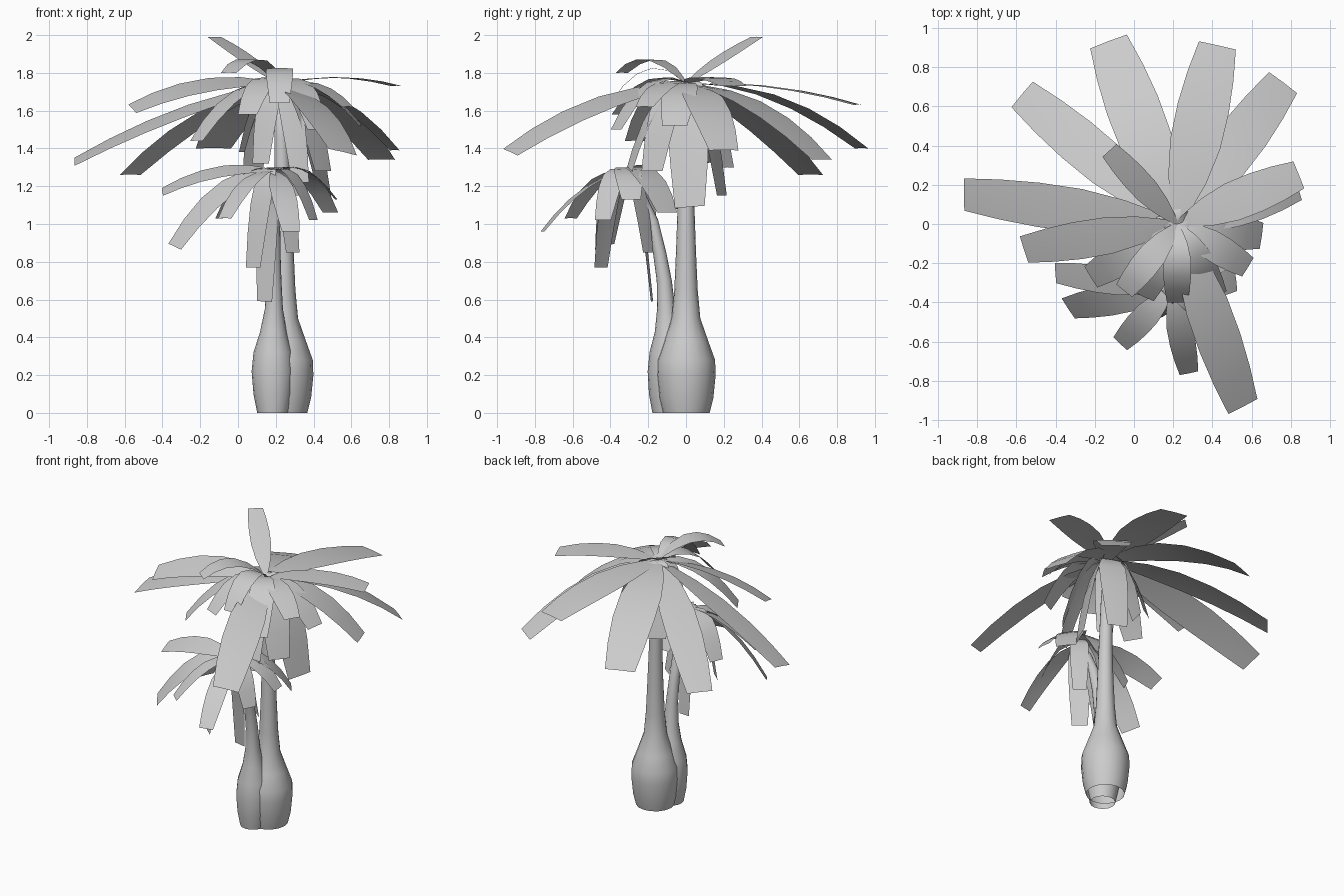
import bpy, math
from mathutils import Vector


def add_mesh(name, verts, faces):
    me = bpy.data.meshes.new(name)
    me.from_pydata(verts, [], faces)
    ob = bpy.data.objects.new(name, me)
    bpy.context.collection.objects.link(ob)
    for p in me.polygons:
        p.use_smooth = True
    return ob


def trunk(name, rings, sides=16):
    """Open-bottomed tube through (x, y, z, radius) rings."""
    verts, faces = [], []
    for x, y, z, r in rings:
        for i in range(sides):
            a = 2 * math.pi * i / sides
            verts.append((x + r * math.cos(a), y + r * math.sin(a), z))
    for j in range(len(rings) - 1):
        for i in range(sides):
            k = (i + 1) % sides
            faces.append((j * sides + i, j * sides + k,
                          (j + 1) * sides + k, (j + 1) * sides + i))
    faces.append(tuple((len(rings) - 1) * sides + i for i in range(sides)))
    return add_mesh(name, verts, faces)


# width along the leaf: narrow stalk, broad blade, blunt cut tip
BLADE = [(0, .12), (.1, .42), (.25, .76), (.45, 1), (.65, 1.02), (.83, .92), (1, .74)]


def leaf(name, base, tip, width, lift, tilt=0):
    """Arching strap leaf; lift raises the arc, tilt rolls the blade."""
    p0, p2 = Vector(base), Vector(tip)
    p1 = (p0 + p2) / 2 + Vector((0, 0, lift))
    d = p2 - p0
    side = Vector((-d.y, d.x, 0)).normalized()
    verts, faces = [], []
    for t, w in BLADE:
        c = p0 * (1 - t) ** 2 + p1 * 2 * t * (1 - t) + p2 * t * t
        tan = (p1 - p0) * (1 - t) + (p2 - p1) * t
        nor = tan.cross(side).normalized()
        s = (side + nor * tilt).normalized()
        h = width * w / 2
        verts += [c + s * h, c + nor * h * .03, c - s * h]
    for j in range(len(BLADE) - 1):
        for i in range(2):
            a = j * 3 + i
            faces.append((a, a + 1, a + 4, a + 3))
    return add_mesh(name, verts, faces)


# swollen trunks
trunk("tall_trunk", [
    (.242, 0, 0, .125), (.242, 0, .08, .145), (.242, 0, .2, .157), (.242, 0, .28, .154),
    (.242, 0, .38, .118), (.242, 0, .5, .076), (.242, 0, .65, .062), (.242, 0, .85, .053),
    (.24, 0, 1.08, .045), (.23, 0, 1.45, .038), (.22, 0, 1.73, .025)])
trunk("short_trunk", [
    (.185, -.095, 0, .083), (.185, -.093, .1, .103), (.185, -.09, .22, .113),
    (.185, -.09, .32, .103), (.187, -.095, .43, .07), (.19, -.105, .55, .048),
    (.19, -.115, .7, .04), (.19, -.14, .85, .035), (.19, -.18, 1.02, .033),
    (.19, -.25, 1.17, .03), (.19, -.32, 1.27, .02)])

# tall crown, long leaves: tip x, y, z, width, lift, tilt
LONG = [
    (-.865, .15, 1.33, .23, .09, -.3), (-.57, .66, 1.26, .23, .14, 0),
    (-.13, .93, 1.40, .27, .2, 0), (.425, .91, 1.63, .26, .08, 0),
    (.76, .72, 1.34, .24, .18, 0), (.84, .25, 1.73, .2, .08, 0),
    (.83, .2, 1.39, .22, .18, 0), (-.56, -.13, 1.61, .2, .12, -.35),
    (.555, -.93, 1.38, .23, .14, -.25), (-.125, .375, 1.99, .13, .02, 0)]
for n, (x, y, z, w, l, t) in enumerate(LONG):
    leaf(f"tall_crown_long_leaf_{n + 1}", (.22, 0, 1.74), (x, y, z), w, l, t)

# tall crown, short and drooping leaves: tip x, y, z, width, lift, tilt
DROOP = [
    (.65, -.06, 1.52, .18, .16, 0), (.58, -.22, 1.62, .15, .12, 0),
    (-.05, -.34, 1.80, .14, .2, 0), (.22, -.4, 1.64, .14, .26, 0),
    (.05, -.37, 1.58, .15, .2, 0), (-.22, -.27, 1.44, .17, .2, 0),
    (.42, -.37, 1.5, .16, .24, 0), (.47, .02, 1.09, .23, .38, .5),
    (.45, -.18, 1.28, .19, .33, 0), (.3, .19, 1.15, .18, .36, 0),
    (.02, .05, 1.38, .17, .25, 0), (.33, -.32, 1.22, .13, .3, 0),
    (.12, -.15, 1.32, .14, .32, 0), (.08, .22, 1.3, .17, .3, 0)]
for n, (x, y, z, w, l, t) in enumerate(DROOP):
    leaf(f"tall_crown_drooping_leaf_{n + 1}", (.22, 0, 1.74), (x, y, z), w, l, t)

# short crown: tip x, y, z, width, lift, tilt
SHORT = [
    (.28, -.76, .96, .13, .12, 0), (-.335, -.43, .88, .17, .2, -.5),
    (-.07, -.61, 1.03, .13, .14, 0), (-.40, -.25, 1.17, .15, .1, -.45),
    (.52, -.29, 1.13, .14, .15, 0), (.08, -.45, .77, .14, .34, 0),
    (.40, -.44, 1.02, .13, .2, 0), (.29, -.2, .85, .12, .32, 0),
    (.14, -.18, .59, .11, .42, .5), (-.1, -.2, 1.03, .13, .2, 0),
    (.49, -.1, 1.06, .18, .2, 0), (.22, -.05, 1.08, .15, .18, 0)]
for n, (x, y, z, w, l, t) in enumerate(SHORT):
    leaf(f"short_crown_leaf_{n + 1}", (.19, -.33, 1.28), (x, y, z), w, l, t)
